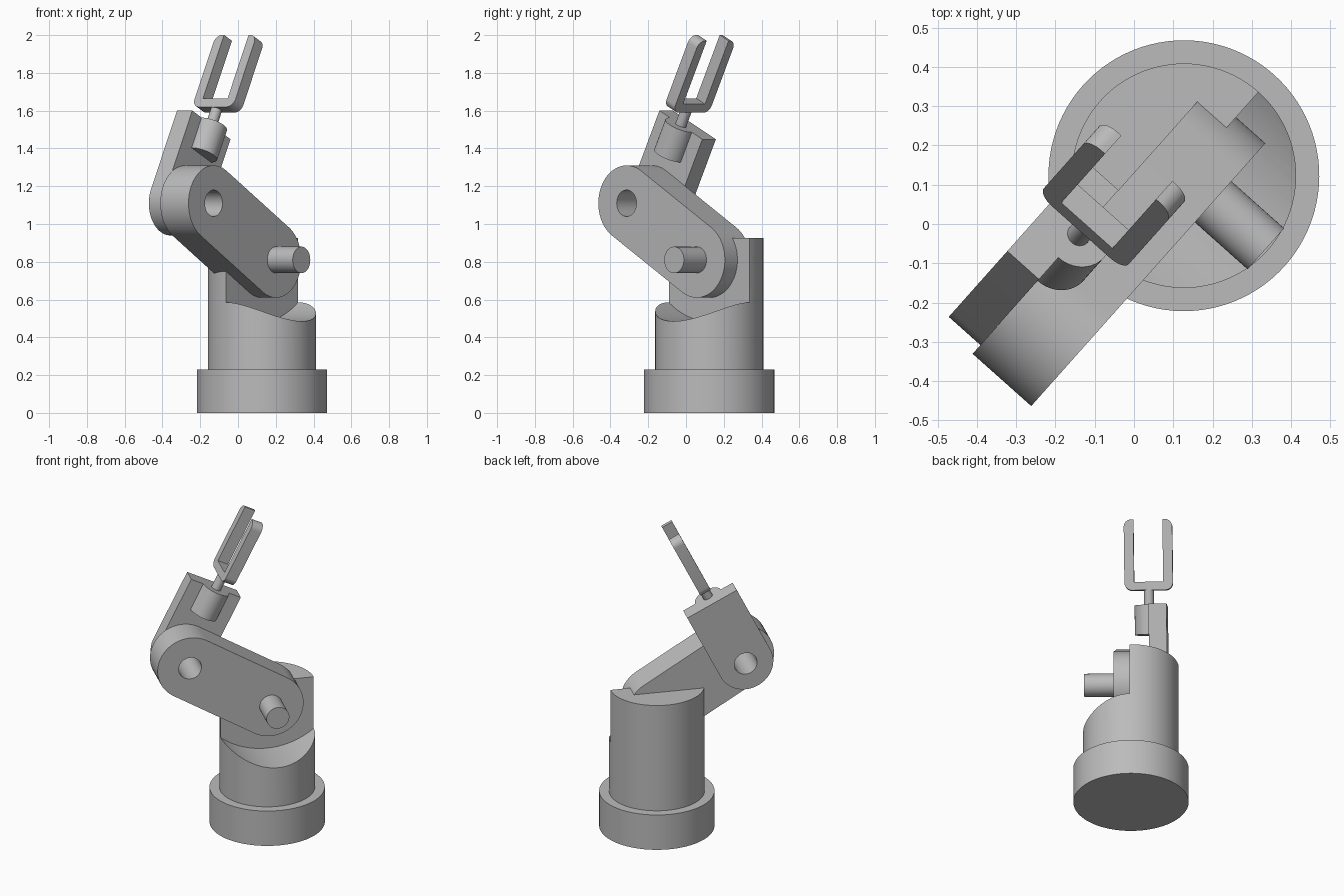
import bpy
import bmesh
from math import sin, cos, pi, radians, atan2, hypot
from mathutils import Matrix

cube = bpy.data.objects.get("Cube")
if cube:
    bpy.data.objects.remove(cube, do_unlink=True)

grey = bpy.data.materials.new("matte grey")
grey.use_nodes = True
grey.diffuse_color = (0.5, 0.5, 0.5, 1)
grey.node_tree.nodes["Principled BSDF"].inputs["Base Color"].default_value = (0.5, 0.5, 0.5, 1)


def arc(cx, cz, r, start, end, steps=24):
    """Points along an arc, angles in degrees."""
    angles = [radians(start + (end - start) * i / steps) for i in range(steps + 1)]
    return [(cx + r * cos(t), cz + r * sin(t)) for t in angles]


def finish(name, bm, matrix):
    bmesh.ops.recalc_face_normals(bm, faces=bm.faces)
    mesh = bpy.data.meshes.new(name)
    bm.to_mesh(mesh)
    bm.free()
    mesh.materials.append(grey)
    obj = bpy.data.objects.new(name, mesh)
    obj.matrix_world = matrix
    bpy.context.collection.objects.link(obj)
    smooth(mesh)
    return obj


def smooth(mesh):
    mesh.shade_smooth()
    mesh.set_sharp_from_angle(angle=radians(30))


def prism(name, profile, y0, y1, matrix):
    """Extrude an x-z profile along y."""
    bm = bmesh.new()
    face = bm.faces.new([bm.verts.new((x, y0, z)) for x, z in profile])
    side = bmesh.ops.extrude_face_region(bm, geom=[face])["geom"]
    moved = [v for v in side if isinstance(v, bmesh.types.BMVert)]
    bmesh.ops.translate(bm, verts=moved, vec=(0, y1 - y0, 0))
    return finish(name, bm, matrix)


def cylinder(name, r, z0, z1, matrix, sides=64):
    bm = bmesh.new()
    bmesh.ops.create_cone(bm, cap_ends=True, segments=sides, radius1=r, radius2=r,
                          depth=z1 - z0,
                          matrix=Matrix.Translation((0, 0, (z0 + z1) / 2)))
    return finish(name, bm, matrix)


def cut(obj, cutter):
    """Subtract the cutter, bake the result and drop the cutter."""
    cutter.hide_render = True
    mod = obj.modifiers.new("cut", "BOOLEAN")
    mod.operation = "DIFFERENCE"
    mod.solver = "EXACT"
    mod.object = cutter
    bpy.context.view_layer.update()
    graph = bpy.context.evaluated_depsgraph_get()
    mesh = bpy.data.meshes.new_from_object(obj.evaluated_get(graph))
    obj.modifiers.clear()
    obj.data = mesh
    smooth(mesh)
    bpy.data.objects.remove(cutter, do_unlink=True)


def tilt(angle):
    return Matrix.Rotation(angle, 4, "Y")


# Frames: x runs along the reach of the arm, y along the joint pins
body = Matrix.Translation((0.127, 0.123, 0)) @ Matrix.Rotation(radians(-131.7), 4, "Z")
along_pin = Matrix.Rotation(radians(-90), 4, "X")
reach, rise, shoulder_z = 0.497, 0.30, 0.81
shoulder = body @ Matrix.Translation((0, 0, shoulder_z))
elbow = shoulder @ Matrix.Translation((reach, 0, rise))
upper = shoulder @ tilt(-atan2(rise, reach))
fore = elbow @ tilt(radians(-26.5))

# Base and turret with a scooped half
cylinder("base", 0.345, 0, 0.23, body, 96)
turret = cylinder("turret", 0.286, 0.23, 0.925, body, 96)
scoop = arc(0, 0.944, 0.459, 220, 320, 32) + [(0.4, 1.1), (-0.4, 1.1)]
cut(turret, prism("scoop_cutter", scoop, 0, 0.5, body))

# Upper arm with elbow hole and shoulder pin
length = hypot(reach, rise)
slot = arc(0, 0, 0.2, 90, 270, 32) + arc(length, 0, 0.2, -90, 90, 32)
upper_arm = prism("upper_arm", slot, -0.1, 0.1, upper)
cut(upper_arm, cylinder("hole_cutter", 0.07, -0.4, 0.4, elbow @ along_pin, 48))
cylinder("shoulder_pin", 0.07, 0.05, 0.28, shoulder @ along_pin, 48)

# Forearm with elbow hole
fore_len = 0.463
plate = arc(0, 0, 0.17, 180, 360, 32) + [(0.17, fore_len), (-0.17, fore_len)]
forearm = prism("forearm", plate, -0.208, -0.1, fore)
cut(forearm, cylinder("hole_cutter", 0.07, -0.4, 0.4, elbow @ along_pin, 48))

# Wrist barrel and stem
wrist = fore @ Matrix.Translation((0, -0.1, fore_len))
cylinder("wrist_barrel", 0.087, -0.178, 0, wrist, 48)
cylinder("wrist_stem", 0.03, -0.02, 0.1, wrist, 32)

# Two-pronged gripper with rounded outer corners
half, prong, floor, top, r = 0.145, 0.058, 0.05, 0.425, 0.045
right = ([(0, 0)] + arc(half - r, r, r, -90, 0, 10) + arc(half - r, top - r, r, 0, 90, 10)
         + [(half - prong, top), (half - prong, floor)])
left = [(-x, z) for x, z in reversed(right[1:])]
grip = wrist @ Matrix.Translation((0, 0, 0.09)) @ Matrix.Rotation(radians(90), 4, "Z")
prism("gripper", right + left, -0.035, 0.035, grip)
